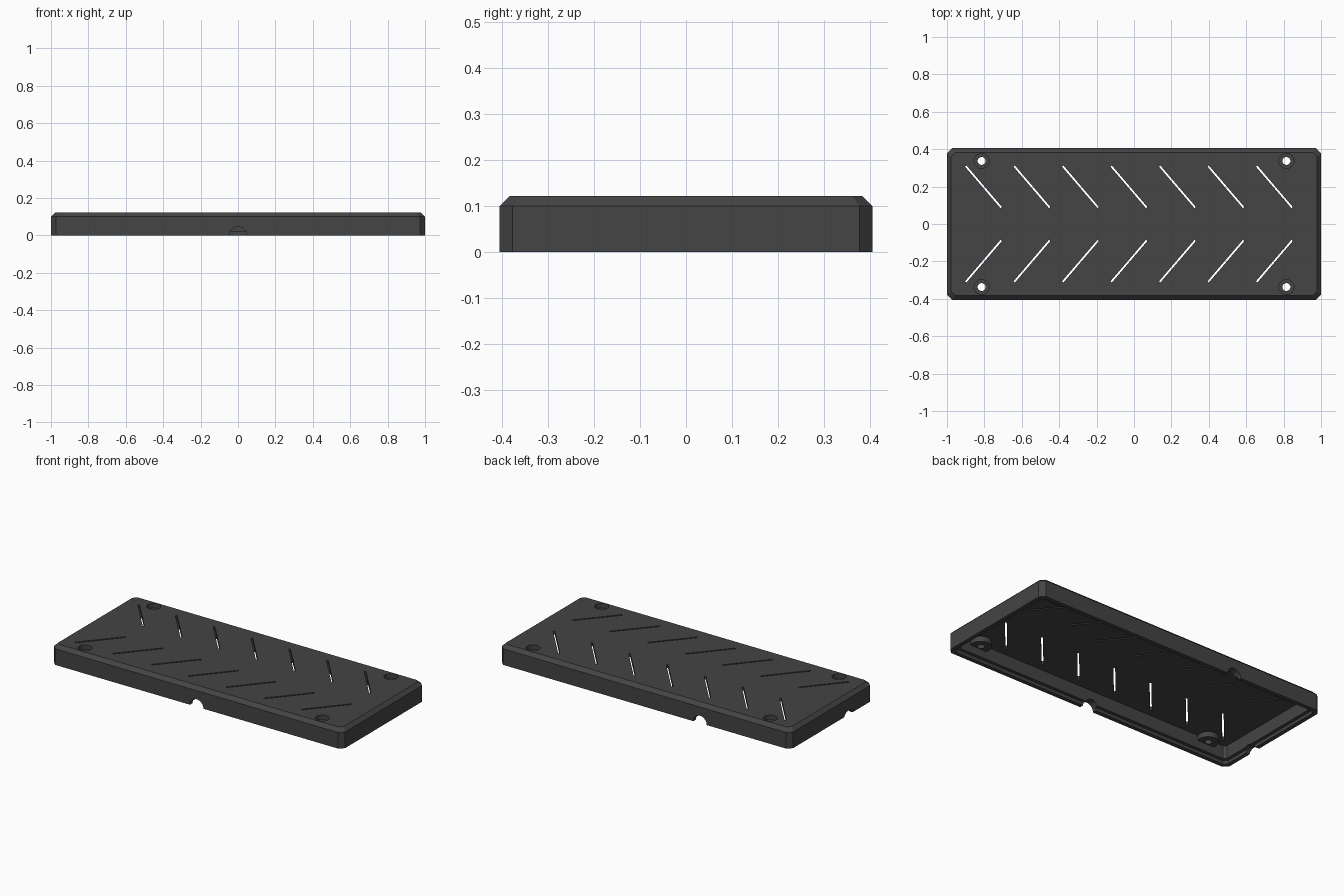
import bpy, bmesh, math
from mathutils import Matrix, Vector

if "Cube" in bpy.data.objects:
    bpy.data.objects.remove(bpy.data.objects["Cube"])

HX, HY, H = 1.0, 0.405, 0.122      # half length, half depth, height
CEIL = 0.10                        # underside of the top plate
SCREWS = [(x, y) for x in (-0.815, 0.815) for y in (-0.337, 0.337)]

plastic = bpy.data.materials.new("dark_grey_plastic")
plastic.diffuse_color = (0.058, 0.058, 0.058, 1)
plastic.use_nodes = True
plastic.node_tree.nodes["Principled BSDF"].inputs["Base Color"].default_value = plastic.diffuse_color


def new_object(name, bm):
    bmesh.ops.recalc_face_normals(bm, faces=bm.faces[:])
    mesh = bpy.data.meshes.new(name)
    bm.to_mesh(mesh)
    bm.free()
    mesh.materials.append(plastic)
    obj = bpy.data.objects.new(name, mesh)
    bpy.context.collection.objects.link(obj)
    return obj


def ring(bm, inset, z, cut):
    """Rectangle with cut corners, inset from the outer walls."""
    x, y = HX - inset, HY - inset
    pts = [(x - cut, -y), (x, -y + cut), (x, y - cut), (x - cut, y),
           (-x + cut, y), (-x, y - cut), (-x, -y + cut), (-x + cut, -y)]
    return [bm.verts.new((px, py, z)) for px, py in pts]


def cylinder(bm, matrix, radius, depth, sides=40):
    bmesh.ops.create_cone(bm, cap_ends=True, segments=sides, radius1=radius,
                          radius2=radius, depth=depth, matrix=matrix)


def upright(bm, x, y, z0, z1, radius):
    cylinder(bm, Matrix.Translation((x, y, (z0 + z1) / 2)), radius, z1 - z0)


def apply_boolean(target, tool, operation):
    tool.hide_render = True
    mod = target.modifiers.new("boolean", 'BOOLEAN')
    mod.operation, mod.solver, mod.object = operation, 'EXACT', tool
    bpy.context.view_layer.objects.active = target
    bpy.ops.object.modifier_apply(modifier=mod.name)
    bpy.data.objects.remove(tool, do_unlink=True)


# Cover shell: chamfered outside, hollow inside, stepped lip at the rim
bm = bmesh.new()
profile = [(0.022, H, 0.022), (0, 0.10, 0.028), (0, 0, 0.028),
           (0.025, 0, 0.020), (0.025, 0.02, 0.020),
           (0.045, 0.02, 0.015), (0.045, CEIL, 0.015)]
rings = [ring(bm, *p) for p in profile]
for a, b in zip(rings, rings[1:]):
    for i in range(8):
        j = (i + 1) % 8
        bm.faces.new((a[i], a[j], b[j], b[i]))
bm.faces.new(rings[0])
bm.faces.new(rings[-1])
cover = new_object("vented_cover", bm)

# Screw bosses under the top plate
bm = bmesh.new()
for x, y in SCREWS:
    upright(bm, x, y, 0.068, 0.106, 0.06)
apply_boolean(cover, new_object("screw_bosses", bm), 'UNION')

# Chevron vent slots, screw head recesses and cable notches
bm = bmesh.new()
for i in range(7):
    for side in (1, -1):
        start = Vector((-0.90 + 0.2592 * i, 0.31 * side, 0.11))
        end = start + Vector((0.19, -0.222 * side, 0))
        d = end - start
        m = (Matrix.Translation((start + end) / 2)
             @ Matrix.Rotation(math.atan2(d.y, d.x), 4, 'Z')
             @ Matrix.Diagonal((d.length, 0.010, 0.06, 1)))
        bmesh.ops.create_cube(bm, size=1, matrix=m)
for x, y in SCREWS:
    upright(bm, x, y, 0.093, 0.2, 0.04)
for x, y, z, axis in ((0, -HY, 0, 'X'), (-0.38, HY, 0, 'X'),
                      (-HX, -0.165, -0.02, 'Y')):
    m = Matrix.Translation((x, y, z)) @ Matrix.Rotation(math.pi / 2, 4, axis)
    cylinder(bm, m, 0.046, 0.2)
apply_boolean(cover, new_object("slot_cutter", bm), 'DIFFERENCE')

# Screw through holes
bm = bmesh.new()
for x, y in SCREWS:
    upright(bm, x, y, 0.03, 0.2, 0.021)
apply_boolean(cover, new_object("hole_cutter", bm), 'DIFFERENCE')

bpy.ops.object.select_all(action='DESELECT')
cover.select_set(True)
bpy.context.view_layer.objects.active = cover
bpy.ops.object.shade_smooth_by_angle(angle=math.radians(25))
